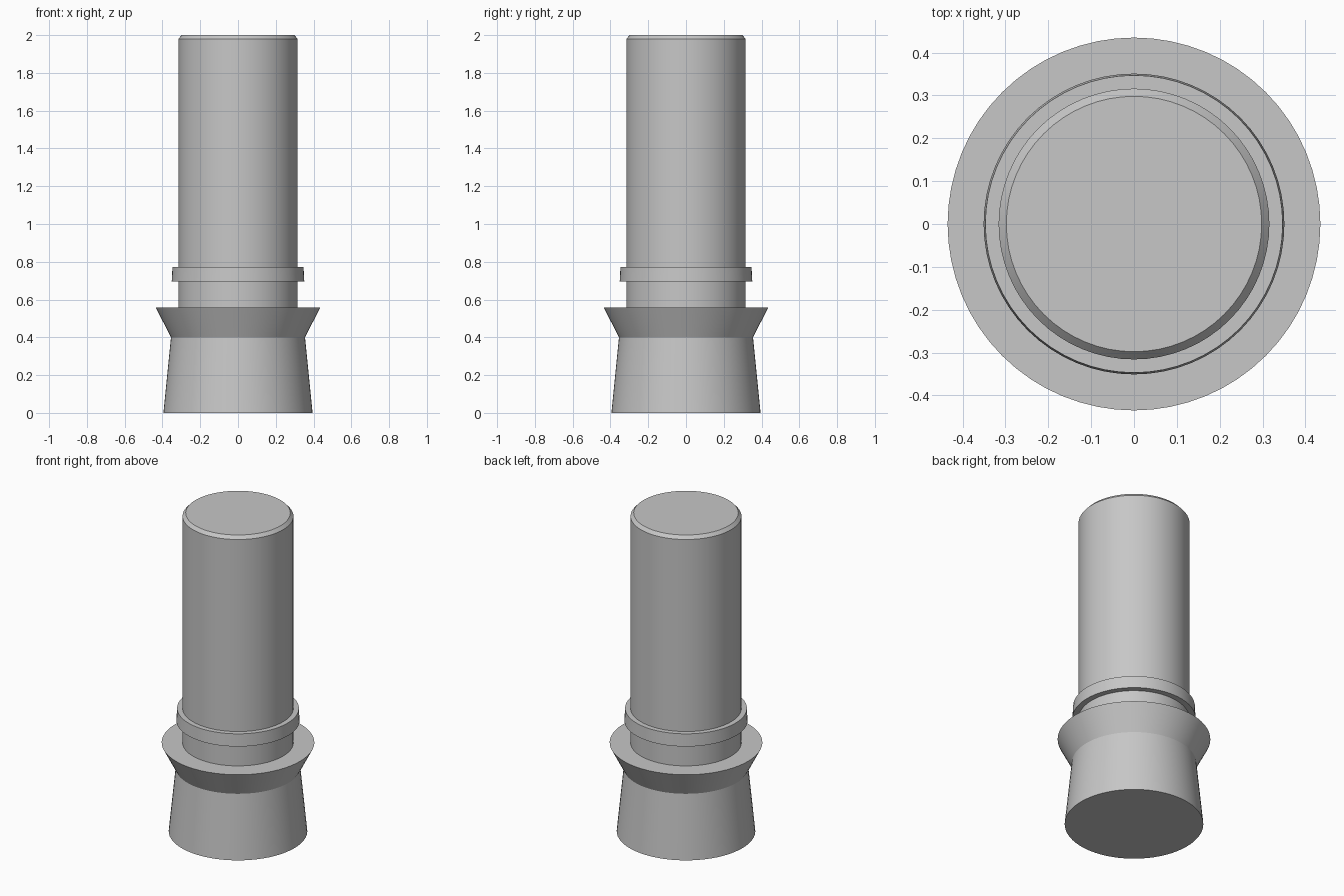
import bpy
import bmesh
import math

SEGMENTS = 64

cube = bpy.data.objects.get("Cube")
if cube:
    bpy.data.objects.remove(cube, do_unlink=True)

grey = bpy.data.materials.new("plain grey")
grey.use_nodes = True
colour = (0.57, 0.57, 0.57, 1)
grey.diffuse_color = colour
grey.node_tree.nodes["Principled BSDF"].inputs["Base Color"].default_value = colour


def lathe(name, profile, closed=False):
    """Spin (radius, height) points round z; open profiles get flat caps."""
    bm = bmesh.new()
    rings = []
    for radius, z in profile:
        rings.append([bm.verts.new((radius * math.cos(math.tau * i / SEGMENTS),
                                    radius * math.sin(math.tau * i / SEGMENTS), z))
                      for i in range(SEGMENTS)])
    pairs = list(zip(rings, rings[1:]))
    if closed:
        pairs.append((rings[-1], rings[0]))
    else:
        bm.faces.new(rings[0])
        bm.faces.new(rings[-1])
    for low, high in pairs:
        for i in range(SEGMENTS):
            j = (i + 1) % SEGMENTS
            bm.faces.new((low[i], low[j], high[j], high[i]))
    bmesh.ops.recalc_face_normals(bm, faces=bm.faces)
    mesh = bpy.data.meshes.new(name)
    bm.to_mesh(mesh)
    bm.free()
    mesh.materials.append(grey)
    obj = bpy.data.objects.new(name, mesh)
    bpy.context.collection.objects.link(obj)
    bpy.ops.object.select_all(action="DESELECT")
    obj.select_set(True)
    bpy.context.view_layer.objects.active = obj
    bpy.ops.object.shade_smooth_by_angle(angle=math.radians(15))
    return obj


# Tapered foot with flared rim, stepping in to the chamfered shaft
lathe("post_body", [(0.395, 0), (0.355, 0.4), (0.435, 0.557), (0.316, 0.557),
                    (0.316, 1.98), (0.298, 2)])

# Slightly tapered collar round the shaft
lathe("collar", [(0.31, 0.695), (0.351, 0.695), (0.347, 0.773), (0.31, 0.773)],
      closed=True)
